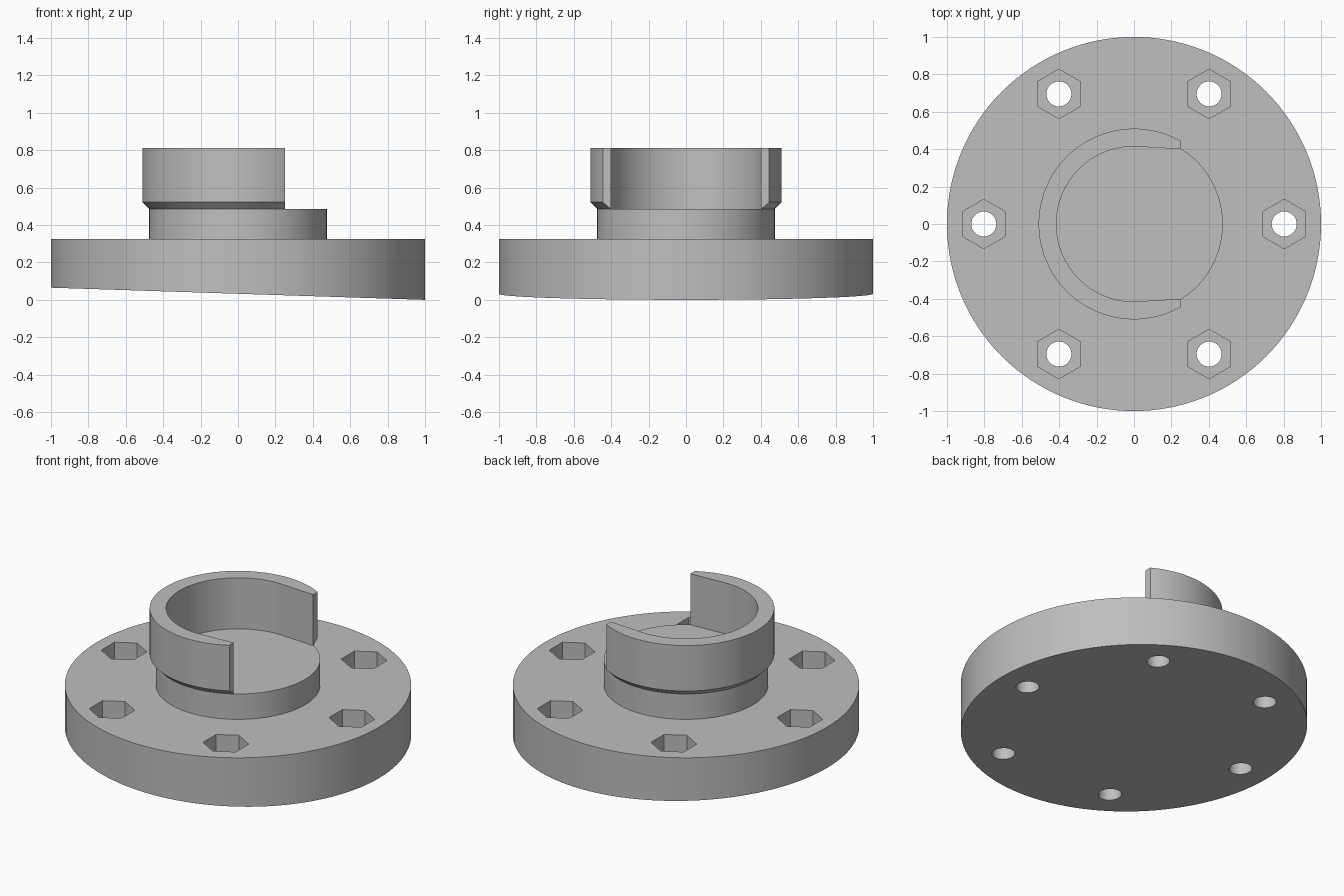
import bpy
import bmesh
from math import acos, cos, sin, pi, radians

cube = bpy.data.objects.get("Cube")
if cube:
    bpy.data.objects.remove(cube, do_unlink=True)

grey = bpy.data.materials.new("machined grey")
grey.use_nodes = True
colour = (0.52, 0.52, 0.52, 1)
grey.diffuse_color = colour
grey.node_tree.nodes["Principled BSDF"].inputs["Base Color"].default_value = colour

SIDES = 128
FLANGE_TOP, HUB_TOP, COLLAR_TOP = 0.325, 0.487, 0.812
HUB_R, COLLAR_R, BORE_R = 0.475, 0.51, 0.415
CUT_X = 0.25


def make_object(name, bm):
    bmesh.ops.recalc_face_normals(bm, faces=bm.faces)
    mesh = bpy.data.meshes.new(name)
    bm.to_mesh(mesh)
    bm.free()
    mesh.materials.append(grey)
    obj = bpy.data.objects.new(name, mesh)
    bpy.context.collection.objects.link(obj)
    return obj


def bridge(bm, a, b, closed=True):
    n = len(a)
    for i in range(n if closed else n - 1):
        j = (i + 1) % n
        bm.faces.new((a[i], a[j], b[j], b[i]))


def ring(bm, radius, z, sides=SIDES, centre=(0, 0), start=0.0):
    return [bm.verts.new((centre[0] + radius * cos(start + 2 * pi * i / sides),
                          centre[1] + radius * sin(start + 2 * pi * i / sides), z))
            for i in range(sides)]


def stack(bm, rings):
    for a, b in zip(rings, rings[1:]):
        bridge(bm, a, b)
    bm.faces.new(rings[0])
    bm.faces.new(rings[-1])


# Flange and hub: one stepped turning with a slanted underside
bm = bmesh.new()
rings = [ring(bm, r, z) for r, z in
         ((1, 0), (1, FLANGE_TOP), (HUB_R, FLANGE_TOP), (HUB_R, HUB_TOP))]
for v in rings[0]:
    v.co.z = 0.0325 * (1 - v.co.x)
stack(bm, rings)
body = make_object("flange_and_hub", bm)

# Cutters: six bolt holes with hexagonal nut pockets above
centres = [(0.803 * cos(i * pi / 3), 0.803 * sin(i * pi / 3)) for i in range(6)]
for name, radius, sides, low in (("bolt_hole_cutter", 0.067, 32, -0.1),
                                 ("nut_pocket_cutter", 0.132, 6, 0.165)):
    bm = bmesh.new()
    for c in centres:
        stack(bm, [ring(bm, radius, z, sides, c, pi / 2) for z in (low, 0.4)])
    cutter = make_object(name, bm)
    cutter.hide_render = True
    cutter.hide_viewport = True
    cut = body.modifiers.new(name, 'BOOLEAN')
    cut.operation = 'DIFFERENCE'
    cut.solver = 'EXACT'
    cut.object = cutter

# Collar: open ring with a chamfered lower rim and straight inner ends
STEPS = 96


def outer_arc(bm, radius, z):
    a = acos(CUT_X / radius)
    angles = [a + (2 * pi - 2 * a) * i / STEPS for i in range(STEPS + 1)]
    return [bm.verts.new((radius * cos(t), radius * sin(t), z)) for t in angles]


def inner_arc(bm, z):
    half = [pi / 2 + pi * i / (STEPS - 2) for i in range(STEPS - 1)]
    points = [(BORE_R * cos(t), BORE_R * sin(t)) for t in half]
    points = [(CUT_X, 0.40)] + points + [(CUT_X, -0.40)]
    return [bm.verts.new((x, y, z)) for x, y in points]


bm = bmesh.new()
outer = [outer_arc(bm, r, z) for r, z in
         ((HUB_R, HUB_TOP), (COLLAR_R, HUB_TOP + 0.035), (COLLAR_R, COLLAR_TOP))]
inner = [inner_arc(bm, z) for z in (HUB_TOP, COLLAR_TOP)]
for a, b in ((outer[0], outer[1]), (outer[1], outer[2]), (outer[2], inner[1]),
             (inner[1], inner[0]), (inner[0], outer[0])):
    bridge(bm, a, b, closed=False)
for end in (0, -1):
    bm.faces.new([o[end] for o in outer] + [inner[1][end], inner[0][end]])
collar = make_object("collar", bm)

# Smooth round walls, sharp edges kept
bpy.context.view_layer.objects.active = body
for name in [m.name for m in body.modifiers]:
    bpy.ops.object.modifier_apply(modifier=name)
bpy.ops.object.select_all(action='DESELECT')
body.select_set(True)
collar.select_set(True)
bpy.ops.object.shade_smooth_by_angle(angle=radians(30))
